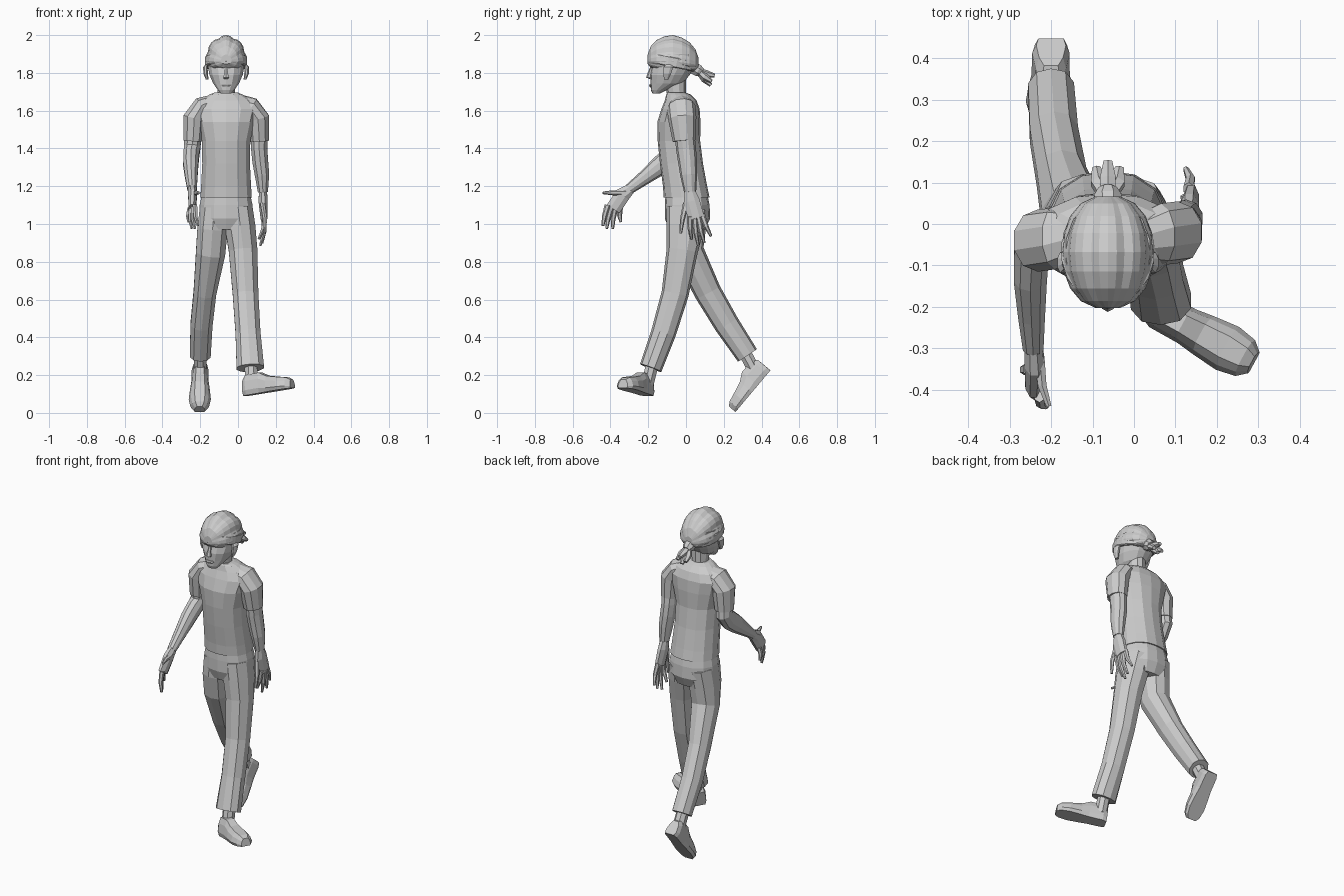
import bpy, bmesh
from math import sin, cos, pi
from mathutils import Vector, Matrix

X = Vector((1, 0, 0))
CX = -0.063  # body centre line


def skin(name, rings):
    """Bridge a list of equal-length point rings and cap both ends."""
    bm = bmesh.new()
    vs = [[bm.verts.new(p) for p in r] for r in rings]
    n = len(vs[0])
    for a, b in zip(vs, vs[1:]):
        for i in range(n):
            bm.faces.new((a[i], a[(i + 1) % n], b[(i + 1) % n], b[i]))
    bm.faces.new(vs[0][::-1])
    bm.faces.new(vs[-1])
    bmesh.ops.recalc_face_normals(bm, faces=bm.faces)
    me = bpy.data.meshes.new(name)
    bm.to_mesh(me)
    bm.free()
    ob = bpy.data.objects.new(name, me)
    bpy.context.collection.objects.link(ob)
    return ob


def squircle(i, n, e):
    t = 2 * pi * (i + 0.5) / n
    c, s = cos(t), sin(t)
    k = (abs(c) ** e + abs(s) ** e) ** (-1 / e)
    return c * k, s * k


def loft(name, secs, n=10, e=2.0, flat=False):
    """secs: (x, y, z, half width along x, half depth)."""
    pts = [Vector(s[:3]) for s in secs]
    rings = []
    for i, s in enumerate(secs):
        if flat:
            u, v = X, Vector((0, 1, 0))
        else:
            t = (pts[min(i + 1, len(pts) - 1)] - pts[max(i - 1, 0)]).normalized()
            u = (X - t * t.x).normalized()
            v = t.cross(u)
        ring = []
        for k in range(n):
            c, d = squircle(k, n, e)
            ring.append(pts[i] + u * (c * s[3]) + v * (d * s[4]))
        rings.append(ring)
    return skin(name, rings)


def column(name, rows, n=12, e=2.0):
    """Horizontal rings: (z, half width, front y, back y)."""
    return loft(name, [(CX, (f + b) / 2, z, a, (b - f) / 2) for z, a, f, b in rows], n, e, True)


# Shirt, hips
column("shirt", [(1.14, .138, -.118, .125), (1.2, .134, -.122, .112), (1.32, .128, -.138, .09),
                 (1.44, .13, -.15, .075), (1.54, .155, -.152, .077), (1.61, .175, -.13, .072),
                 (1.655, .14, -.112, .055), (1.685, .09, -.105, .025), (1.695, .065, -.1, .0)], 14, 2.3)
column("hips", [(1.165, .128, -.108, .112), (1.1, .142, -.112, .125), (1.03, .145, -.112, .128),
                (.97, .115, -.09, .1)], 14, 2.3)

# Sleeves and bare arms
loft("right_sleeve", [(-.13, -.03, 1.635, .05, .055), (-.19, -.035, 1.62, .055, .075),
                      (-.232, -.04, 1.56, .062, .075), (-.238, -.035, 1.44, .054, .06)])
loft("left_sleeve", [(.01, -.03, 1.635, .05, .055), (.065, -.025, 1.62, .055, .075),
                     (.106, -.02, 1.56, .062, .075), (.113, -.01, 1.44, .054, .06)])
loft("right_arm", [(-.237, -.035, 1.5, .048, .052), (-.242, -.03, 1.41, .046, .055),
                   (-.247, -.065, 1.365, .044, .057), (-.25, -.13, 1.315, .042, .053),
                   (-.247, -.22, 1.245, .034, .038), (-.243, -.3, 1.185, .026, .028)])
loft("left_arm", [(.112, -.01, 1.5, .048, .052), (.112, .0, 1.4, .045, .053),
                  (.118, .008, 1.33, .044, .05), (.127, .014, 1.26, .04, .045),
                  (.132, .022, 1.17, .028, .032)])

# Hands: palm plus fingers (knuckle -> tip)
loft("right_palm", [(-.243, -.29, 1.19, .022, .027), (-.24, -.335, 1.155, .025, .042),
                    (-.243, -.385, 1.08, .019, .042)], 8, 2.5)
loft("left_palm", [(.132, .02, 1.18, .022, .028), (.133, .03, 1.12, .025, .045),
                   (.138, .055, 1.03, .019, .045)], 8, 2.5)
fingers = {
    "right": [((-.228, -.415, 1.1), (-.212, -.44, .99)), ((-.238, -.395, 1.09), (-.228, -.42, .975)),
              ((-.248, -.375, 1.085), (-.245, -.388, .975)), ((-.255, -.35, 1.085), (-.262, -.345, 1.01)),
              ((-.228, -.32, 1.165), (-.205, -.44, 1.165))],
    "left": [((.145, .02, 1.04), (.11, .03, .92)), ((.143, .045, 1.04), (.118, .065, .885)),
             ((.138, .065, 1.04), (.128, .097, .9)), ((.132, .085, 1.05), (.125, .133, .935)),
             ((.13, .0, 1.11), (.14, -.028, .95))]}
for side, tips in fingers.items():
    for k, (p, q) in enumerate(tips):
        p, q = Vector(p), Vector(q)
        bend = p.lerp(q, .55) + Vector((.008 if side == "left" else -.006, -.004, 0))
        loft(f"{side}_finger_{k}", [(*p, .014, .016), (*bend, .012, .013), (*q, .007, .007)], 6)

# Trouser legs, ankles
loft("left_trouser_leg", [(.0, .005, 1.08, .08, .11), (.012, -.005, .98, .083, .1),
                          (.027, -.02, .86, .078, .083), (.04, -.058, .63, .07, .072),
                          (.053, -.12, .42, .068, .066), (.065, -.187, .238, .075, .06)], 10, 2.3)
loft("right_trouser_leg", [(-.125, .01, 1.08, .08, .11), (-.135, .005, .97, .083, .1),
                           (-.145, .015, .85, .08, .082), (-.175, .115, .64, .062, .072),
                           (-.193, .215, .47, .06, .067), (-.2, .325, .305, .057, .06)], 10, 2.3)
loft("left_ankle", [(.066, -.17, .29, .036, .036), (.072, -.205, .15, .036, .036)], 8)
loft("right_ankle", [(-.2, .3, .34, .036, .036), (-.2, .375, .2, .036, .036)], 8)


# Shoes: flat-soled loft from heel to toe
def shoe(name, heel, toe, up):
    heel, toe, up = Vector(heel), Vector(toe), Vector(up)
    f = (toe - heel).normalized()
    s = f.cross(up).normalized()
    up = s.cross(f)
    length = (toe - heel).length
    rings = []
    for t, w, h in [(0, .034, .085), (.08, .043, .108), (.36, .044, .11), (.52, .05, .085),
                    (.75, .056, .07), (.92, .047, .06), (1, .028, .045)]:
        shape = [(-.9, 0), (-1.05, .25), (-.85, .7), (-.5, 1), (.5, 1), (.85, .7), (1.05, .25), (.9, 0)]
        rings.append([heel + f * (t * length) + s * (a * w) + up * (b * h) for a, b in shape])
    skin(name, rings)


shoe("left_shoe", (.042, -.2, .09), (.29, -.335, .132), (0, 0, 1))
shoe("right_shoe", (-.2, .447, .225), (-.203, .262, .005), (0, -.73, .68))

# Neck, face and skull
loft("neck", [(CX, -.04, 1.63, .06, .06), (CX, -.05, 1.69, .048, .05), (CX, -.06, 1.78, .05, .06)])
column("head", [(1.692, .03, -.178, -.135), (1.71, .045, -.186, -.1), (1.745, .07, -.188, -.015),
                (1.79, .09, -.19, .02), (1.83, .097, -.18, .045), (1.9, .103, -.185, .055)], 14, 2.2)
loft("nose", [(CX, -.18, 1.835, .008, .008), (CX, -.19, 1.80, .011, .013),
              (CX, -.196, 1.775, .017, .016), (CX, -.184, 1.768, .012, .008)], 6, 2, True)
loft("mouth", [(CX, -.184, 1.742, .024, .008), (CX, -.186, 1.735, .028, .01),
               (CX, -.184, 1.725, .018, .008)], 8, 2, True)
for side in (-1, 1):
    x = CX + side * .1
    loft("ear", [(x, -.105, 1.765, .008, .012), (x + side * .008, -.1, 1.795, .013, .022),
                 (x + side * .01, -.093, 1.83, .013, .027), (x, -.09, 1.85, .006, .015)], 8, 2, True)

# Braided hair: raised rows running front to back
rings = []
for i in range(9):
    a = pi * (.06 + .88 * i / 8)
    ring = []
    for j in range(32):
        p = 2 * pi * j / 32
        r = sin(a) ** .8 * (1.0 if j % 4 in (0, 1, 3) else .93)
        if j % 4 in (1, 3):
            r *= .985
        z = sin(p) * r * (.138 if sin(p) > 0 else .06)
        ring.append((CX + cos(p) * r * .112, -.068 - cos(a) * .137, 1.862 + z - .02 * (-cos(a) > 0) * -cos(a)))
    rings.append(ring)
skin("braided_hair", rings)

# Headband, tilted down to the knot at the back
band = loft("headband", [(CX, -.071, 1.83, .107, .125), (CX, -.071, 1.835, .112, .131),
                         (CX, -.07, 1.88, .113, .132), (CX, -.07, 1.885, .106, .125)], 18, 2.0, True)
pivot = Matrix.Translation((0, -.07, 1.86))
band.data.transform(pivot @ Matrix.Rotation(-.2, 4, 'X') @ pivot.inverted())

# Tied tail of hair
loft("tail_knot", [(CX, .025, 1.835, .03, .035), (CX, .065, 1.812, .036, .034),
                   (CX, .085, 1.802, .024, .024)], 8)
for k, (dx, y, z) in enumerate([(-.028, .135, 1.755), (0, .152, 1.785), (.028, .135, 1.755), (0, .132, 1.735)]):
    mid = (CX + dx * .8, .06 + (y - .06) * .55, 1.805 + (z - 1.805) * .55)
    loft(f"tail_strand_{k}", [(CX, .065, 1.81, .02, .016), (*mid, .022, .02),
                              (CX + dx, y, z, .012, .01)], 6)
